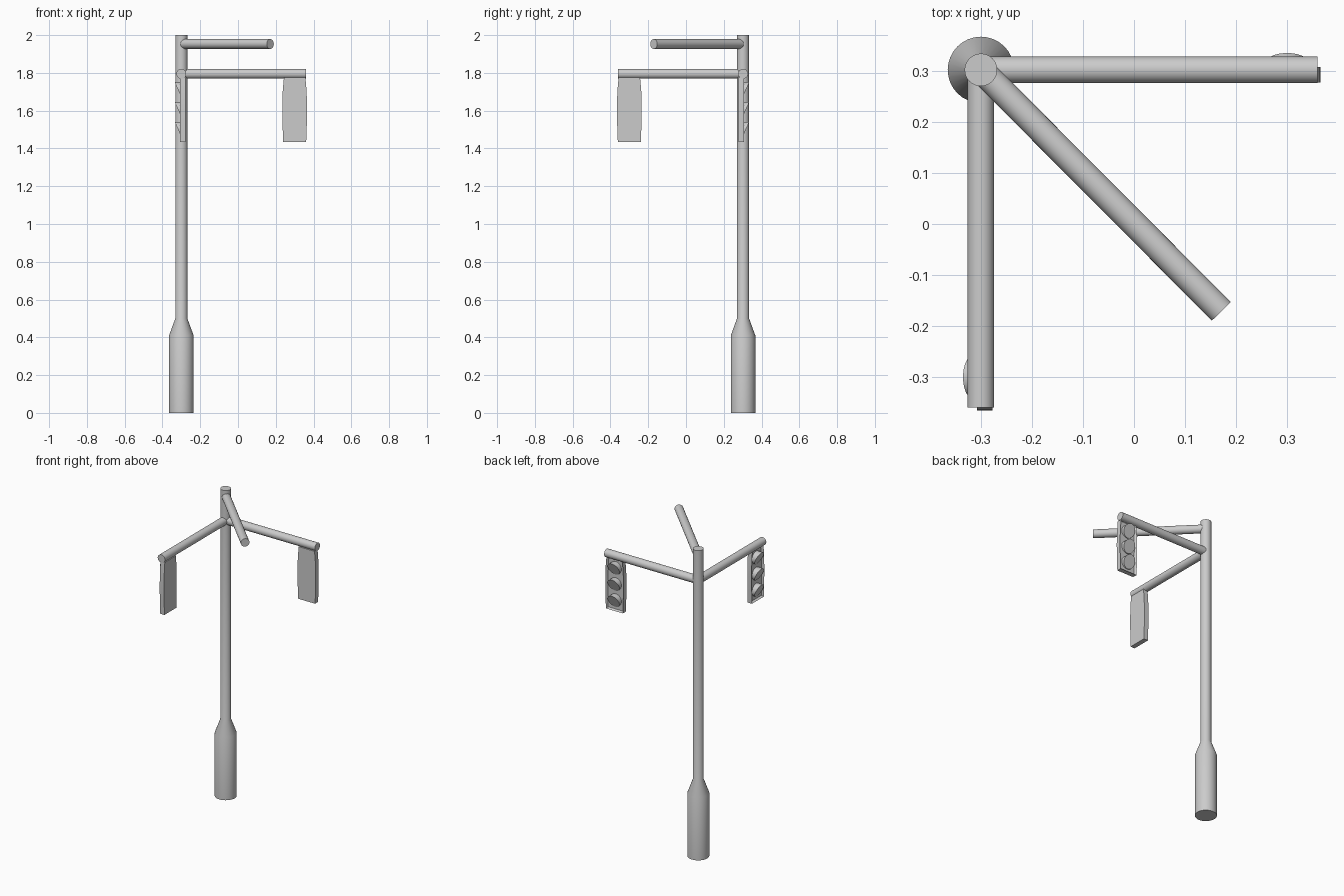
import bpy, bmesh, math
from mathutils import Vector, Matrix

cube = bpy.data.objects.get("Cube")
if cube:
    bpy.data.objects.remove(cube, do_unlink=True)

GREY = (0.6, 0.6, 0.6, 1)
grey = bpy.data.materials.new("light_grey")
grey.use_nodes = True
grey.diffuse_color = GREY
grey.node_tree.nodes["Principled BSDF"].inputs["Base Color"].default_value = GREY

POLE = Vector((-0.3, 0.302, 0))


def finish(name, bm, matrix=Matrix()):
    """Turn a bmesh into a smooth object with sharp edges kept."""
    bmesh.ops.recalc_face_normals(bm, faces=bm.faces[:])
    mesh = bpy.data.meshes.new(name)
    bm.to_mesh(mesh)
    bm.free()
    mesh.transform(matrix)
    mesh.materials.append(grey)
    obj = bpy.data.objects.new(name, mesh)
    bpy.context.collection.objects.link(obj)
    bpy.ops.object.select_all(action='DESELECT')
    obj.select_set(True)
    bpy.context.view_layer.objects.active = obj
    bpy.ops.object.shade_smooth_by_angle(angle=math.radians(30))
    return obj


def lathe(name, profile, matrix, sides=32):
    """Closed round body from (radius, height) rings."""
    bm = bmesh.new()
    rings = [[bm.verts.new((r * math.cos(a), r * math.sin(a), z))
              for a in (math.tau * i / sides for i in range(sides))]
             for r, z in profile]
    for low, high in zip(rings, rings[1:]):
        for i in range(sides):
            j = (i + 1) % sides
            bm.faces.new((low[i], low[j], high[j], high[i]))
    bm.faces.new(rings[0])
    bm.faces.new(rings[-1])
    return finish(name, bm, matrix)


def arm(name, end, z, radius=0.026):
    """Horizontal tube from the pole axis to an end point."""
    start = Vector((POLE.x, POLE.y, z))
    run = Vector((*end, z)) - start
    turn = run.to_track_quat('Z', 'Y').to_matrix().to_4x4()
    lathe(name, [(radius, 0), (radius, run.length)],
          Matrix.Translation(start) @ turn)


def signal_panel(name, matrix):
    """Gently bowed housing with a recessed rear tray (local +y)."""
    bm = bmesh.new()
    half = [(0.061, 1.435), (0.064, 1.52), (0.0655, 1.61), (0.0635, 1.70), (0.057, 1.775)]
    outline = half + [(-x, z) for x, z in reversed(half)]
    face = bm.faces.new([bm.verts.new((x, -0.025, z)) for x, z in outline])
    rear = bmesh.ops.extrude_face_region(bm, geom=[face])["geom"]
    bmesh.ops.translate(bm, vec=(0, 0.031, 0),
                        verts=[v for v in rear if isinstance(v, bmesh.types.BMVert)])
    tray = next(f for f in rear if isinstance(f, bmesh.types.BMFace))
    bmesh.ops.recalc_face_normals(bm, faces=bm.faces[:])
    bmesh.ops.inset_region(bm, faces=[tray], thickness=0.01)
    bmesh.ops.translate(bm, vec=(0, -0.014, 0), verts=tray.verts[:])
    finish(name, bm, matrix)


def lamp(name, z, matrix, radius=0.041, sides=32):
    """Round lamp cut at a slant, deepest at the top."""
    bm = bmesh.new()
    back, front = [], []
    for i in range(sides):
        a = math.tau * i / sides
        x, up = radius * math.cos(a), math.sin(a)
        back.append(bm.verts.new((x, -0.012, z + radius * up)))
        front.append(bm.verts.new((x, 0.015 + 0.018 * up, z + radius * up)))
    for i in range(sides):
        j = (i + 1) % sides
        bm.faces.new((back[i], back[j], front[j], front[i]))
    bm.faces.new(back)
    bm.faces.new(front)
    finish(name, bm, matrix)


# Upright with a thick tapered foot
lathe("pole", [(0.065, 0), (0.065, 0.41), (0.032, 0.5), (0.032, 2.0)],
      Matrix.Translation(POLE))

# Two signal arms and the diagonal lantern arm
arm("left_arm", (0.36, 0.302), 1.795)
arm("front_arm", (-0.3, -0.36), 1.795)
arm("diagonal_arm", (0.171, -0.171), 1.953)

# Signals at the arm ends: one faces the back, the other the right side
places = {
    "left": Matrix.Translation((0.3, 0.302, 0)),
    "front": Matrix.Translation((-0.302, -0.3, 0)) @ Matrix.Rotation(math.pi / 2, 4, 'Z'),
}
for side, place in places.items():
    signal_panel(side + "_signal_panel", place)
    for level, z in (("top", 1.71), ("middle", 1.605), ("bottom", 1.5)):
        lamp(f"{side}_{level}_lamp", z, place)
